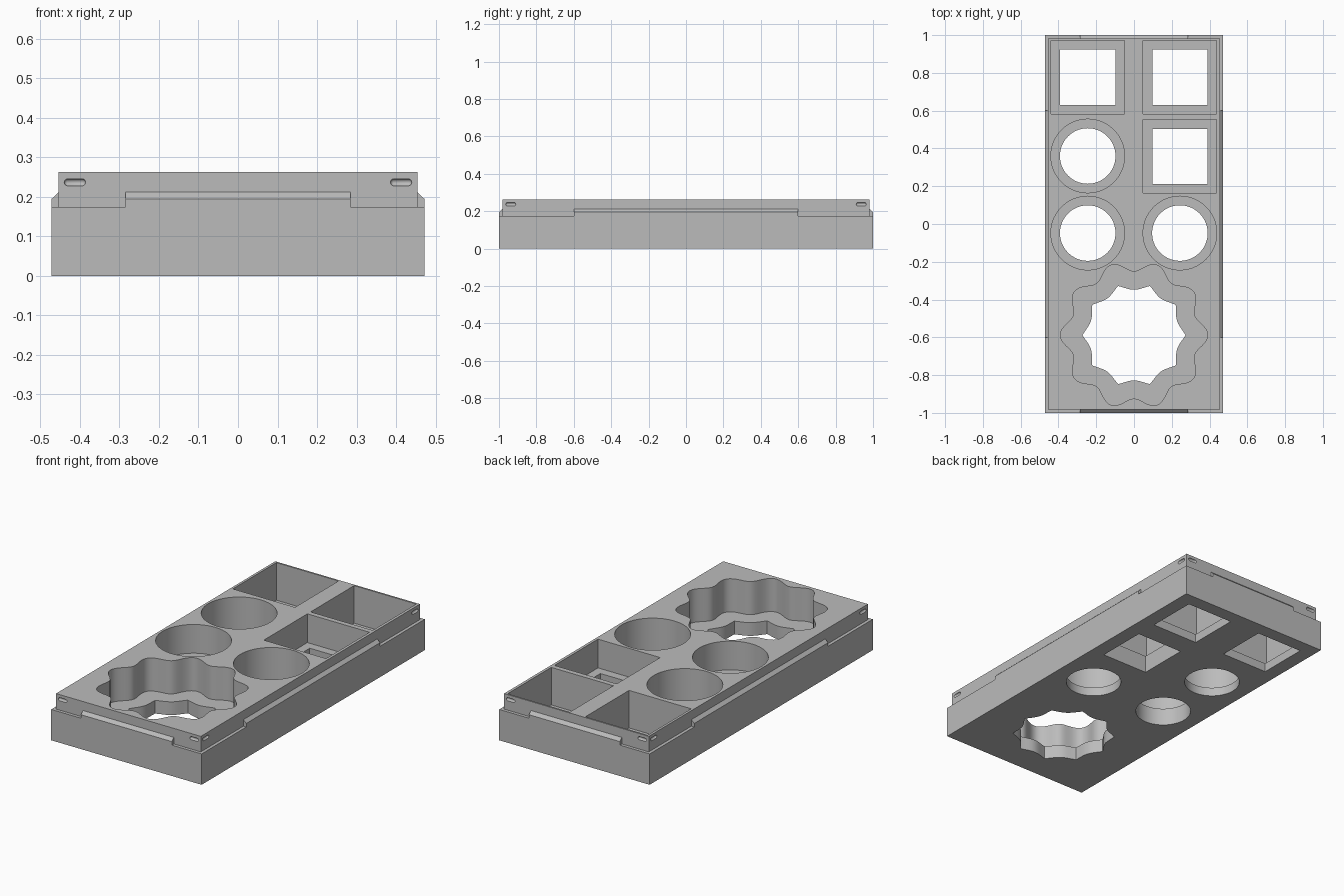
import bpy, bmesh
from math import sin, cos, pi, radians
from mathutils import Matrix

if "Cube" in bpy.data.objects:
    bpy.data.objects.remove(bpy.data.objects["Cube"], do_unlink=True)

HX, HY, STEP_Z, TOP_Z = 0.472, 1.0, 0.175, 0.263   # outer half sizes and heights
INSET = 0.018                                      # step from base to upper block

grey = bpy.data.materials.new("plain grey")
grey.use_nodes = True
grey.diffuse_color = (0.5, 0.5, 0.5, 1)
grey.node_tree.nodes["Principled BSDF"].inputs["Base Color"].default_value = (0.5, 0.5, 0.5, 1)


def make(name, bm):
    bmesh.ops.recalc_face_normals(bm, faces=bm.faces)
    mesh = bpy.data.meshes.new(name)
    bm.to_mesh(mesh)
    bm.free()
    mesh.materials.append(grey)
    obj = bpy.data.objects.new(name, mesh)
    bpy.context.collection.objects.link(obj)
    return obj


def loft(name, rings):
    """Closed solid through a stack of matching point rings."""
    bm = bmesh.new()
    loops = [[bm.verts.new(p) for p in ring] for ring in rings]
    bm.faces.new(loops[0])
    bm.faces.new(loops[-1])
    n = len(loops[0])
    for a, b in zip(loops, loops[1:]):
        for i in range(n):
            j = (i + 1) % n
            bm.faces.new((a[i], a[j], b[j], b[i]))
    return make(name, bm)


def rect(hx, hy):
    return [(-hx, -hy), (hx, -hy), (hx, hy), (-hx, hy)]


def polar(radius, n):
    return [(radius(2 * pi * i / n) * cos(2 * pi * i / n),
             radius(2 * pi * i / n) * sin(2 * pi * i / n)) for i in range(n)]


def prism(name, outline, centre, z0, z1):
    cx, cy = centre
    return loft(name, [[(x + cx, y + cy, z) for x, y in outline] for z in (z0, z1)])


def cut(target, cutter):
    mod = target.modifiers.new("cut", "BOOLEAN")
    mod.operation, mod.solver, mod.object = "DIFFERENCE", "EXACT", cutter
    bpy.context.view_layer.objects.active = target
    bpy.ops.object.modifier_apply(modifier=mod.name)
    bpy.data.objects.remove(cutter, do_unlink=True)


# Stepped tray body
levels = [(0, 0), (0, STEP_Z), (INSET, STEP_Z), (INSET, TOP_Z)]
tray = loft("tray_body", [[(x, y, z) for x, y in rect(HX - d, HY - d)] for d, z in levels])

# Pockets, each with a smaller through hole in its floor
square, square_hole = rect(0.195, 0.195), rect(0.146, 0.146)
circle, circle_hole = polar(lambda a: 0.195, 72), polar(lambda a: 0.147, 72)
flower = polar(lambda a: 0.363 + 0.027 * cos(10 * a), 160)
flower_hole = polar(lambda a: 0.24 + 0.033 * (1 - abs(sin(5 * a))), 160)
pockets = [
    (square, square_hole, (-0.245, 0.777), 0.05),
    (square, square_hole, (0.243, 0.777), 0.05),
    (square, square_hole, (0.243, 0.358), 0.1),
    (circle, circle_hole, (-0.245, 0.36), 0.05),
    (circle, circle_hole, (-0.245, -0.048), 0.1),
    (circle, circle_hole, (0.243, -0.048), 0.05),
    (flower, flower_hole, (0, -0.588), 0.075),
]
for outline, hole, centre, floor in pockets:
    cut(tray, prism("pocket_cutter", outline, centre, floor, TOP_Z + 0.05))
    cut(tray, prism("hole_cutter", hole, centre, -0.05, floor + 0.03))


# Small rounded grooves near the corners of every wall
def groove(x, y, along_x):
    bm = bmesh.new()
    bmesh.ops.create_uvsphere(bm, u_segments=16, v_segments=9, radius=0.009)
    for v in bm.verts:
        v.co.z += 0.018 if v.co.z > 0 else -0.018
    turn = Matrix.Rotation(pi / 2, 4, "Y" if along_x else "X")
    bm.transform(Matrix.Translation((x, y, 0.237)) @ turn)
    return make("groove_cutter", bm)


for sx in (-1, 1):
    for sy in (-1, 1):
        cut(tray, groove(sx * 0.413, sy * (HY - INSET), True))
        cut(tray, groove(sx * (HX - INSET), sy * 0.937, False))


# Sloped ridges along the middle of each side
def ridge(name, edge, half, along_x, side):
    profile = [(edge, STEP_Z), (edge, 0.195), (edge - INSET, 0.212), (edge - INSET, STEP_Z)]
    ends = [[(e, side * d, z) if along_x else (side * d, e, z) for d, z in profile]
            for e in (-half, half)]
    return loft(name, ends)


parts = [tray,
         ridge("front_ridge", HY, 0.285, True, -1),
         ridge("back_ridge", HY, 0.285, True, 1),
         ridge("left_ridge", HX, 0.6, False, 1),
         ridge("right_ridge", HX, 0.6, False, -1)]

# Smooth curved walls, sharp corners
bpy.context.view_layer.update()
bpy.ops.object.select_all(action="DESELECT")
for part in parts:
    part.select_set(True)
bpy.context.view_layer.objects.active = tray
bpy.ops.object.shade_smooth_by_angle(angle=radians(30))
